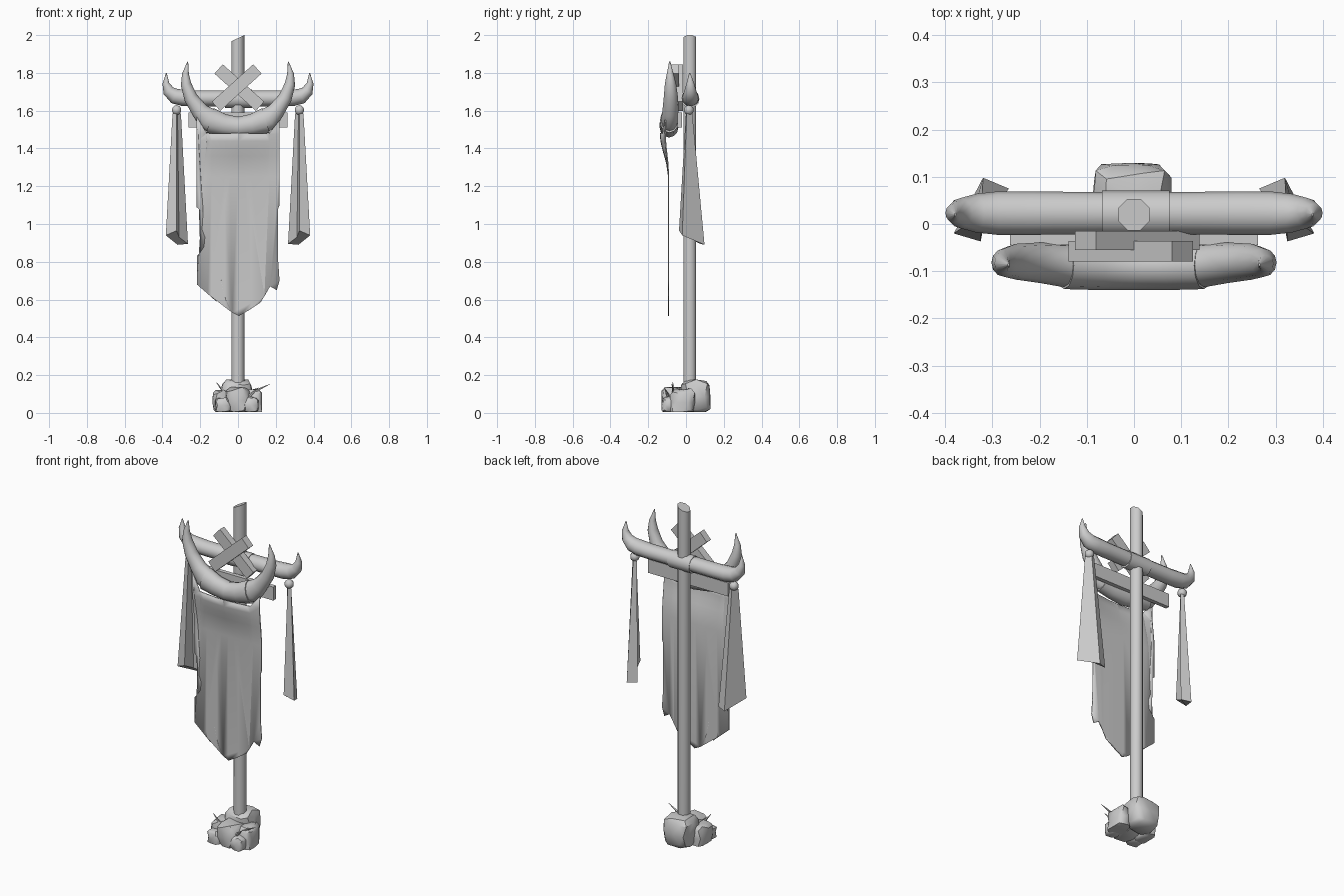
import bpy, bmesh, math, random
from mathutils import Vector, Matrix

if "Cube" in bpy.data.objects:
    bpy.data.objects.remove(bpy.data.objects["Cube"])

random.seed(4)
grey = bpy.data.materials.new("stone_grey")
grey.diffuse_color = (0.6, 0.6, 0.6, 1)
grey.use_nodes = True
grey.node_tree.nodes["Principled BSDF"].inputs["Base Color"].default_value = grey.diffuse_color


def finish(name, bm, angle=40, smooth=True):
    bmesh.ops.recalc_face_normals(bm, faces=bm.faces)
    me = bpy.data.meshes.new(name)
    bm.to_mesh(me)
    bm.free()
    me.materials.append(grey)
    ob = bpy.data.objects.new(name, me)
    bpy.context.collection.objects.link(ob)
    if smooth:
        bpy.ops.object.select_all(action='DESELECT')
        ob.select_set(True)
        bpy.context.view_layer.objects.active = ob
        bpy.ops.object.shade_smooth_by_angle(angle=math.radians(angle))
    return ob


def loft(bm, rings):
    """Skin a list of equal-length point rings and cap both ends."""
    vs = [[bm.verts.new(p) for p in r] for r in rings]
    n = len(vs[0])
    for a, b in zip(vs, vs[1:]):
        for i in range(n):
            bm.faces.new((a[i], a[(i + 1) % n], b[(i + 1) % n], b[i]))
    bm.faces.new(vs[0])
    bm.faces.new(vs[-1])


def tube(name, pts, sides=12):
    """pts: (x, y, z, radius in the xz plane, radius along y)."""
    rings = []
    for i, (x, y, z, r, ry) in enumerate(pts):
        a, b = pts[max(i - 1, 0)], pts[min(i + 1, len(pts) - 1)]
        t = Vector((b[0] - a[0], 0, b[2] - a[2])).normalized()
        nrm = Vector((-t.z, 0, t.x))
        rings.append([Vector((x, y, z)) + nrm * r * math.cos(k * math.tau / sides)
                      + Vector((0, ry * math.sin(k * math.tau / sides), 0))
                      for k in range(sides)])
    bm = bmesh.new()
    loft(bm, rings)
    return finish(name, bm)


def box(name, centre, size, tilt=0):
    bm = bmesh.new()
    bmesh.ops.create_cube(bm, size=1)
    bm.transform(Matrix.Translation(centre) @ Matrix.Rotation(tilt, 4, 'Y')
                 @ Matrix.Diagonal((*size, 1)))
    return finish(name, bm, smooth=False)


def flip(pts, s):
    return [(p[0] * s, *p[1:]) for p in pts]


# Octagonal pole with a slanted top
bm = bmesh.new()
ring = [(0.036 * math.cos(a), 0.02 + 0.036 * math.sin(a))
        for a in [(k + 0.5) * math.tau / 8 for k in range(8)]]
loft(bm, [[(x, y, 0.02) for x, y in ring],
          [(x, y, 1.984 + 0.48 * x) for x, y in ring]])
finish("pole", bm, 50)

# Crossbar, its centre sleeve and upturned horn ends
tube("crossbar_sleeve", [(-0.068, 0.022, 1.662, 0.049, 0.049),
                         (0.075, 0.022, 1.662, 0.049, 0.049)])
arm = [(0, 0.023, 1.665, 0.042, 0.044), (0.22, 0.023, 1.665, 0.042, 0.046),
       (0.29, 0.023, 1.668, 0.044, 0.046), (0.335, 0.023, 1.677, 0.041, 0.041),
       (0.368, 0.023, 1.705, 0.031, 0.032), (0.382, 0.023, 1.745, 0.018, 0.02),
       (0.379, 0.02, 1.80, 0.002, 0.003)]
# Large crescent horns in front
horn = [(0.13, -0.088, 1.543, 0.061, 0.045), (0.16, -0.086, 1.557, 0.062, 0.046),
        (0.20, -0.082, 1.597, 0.046, 0.043), (0.25, -0.08, 1.668, 0.036, 0.038),
        (0.275, -0.082, 1.74, 0.028, 0.03), (0.278, -0.084, 1.795, 0.018, 0.018),
        (0.266, -0.086, 1.86, 0.002, 0.003)]
# Folded side streamers, bottom corners
hem = [(0.325, -0.037, 0.965), (0.382, -0.02, 0.94), (0.32, 0.098, 0.89),
       (0.265, 0.075, 0.895), (0.312, 0.03, 0.93)]
for s, side in ((-1, "left"), (1, "right")):
    tube(side + "_crossbar_horn", flip(arm, s))
    tube(side + "_front_horn", flip(horn, s))
    bm = bmesh.new()
    top = [(0.325 + (x - 0.325) * 0.38, 0.015 + (y - 0.025) * 0.25, 1.585)
           for x, y, z in hem]
    loft(bm, [flip(top, s), flip(hem, s)])
    finish(side + "_streamer", bm, smooth=False)
    bm = bmesh.new()
    bmesh.ops.create_uvsphere(bm, u_segments=10, v_segments=7, radius=0.026,
                              matrix=Matrix.Translation((0.325 * s, 0.015, 1.603)))
    finish(side + "_streamer_knot", bm, 60)

# Wooden plank behind the banner and the crossed planks
box("banner_plank", (0, -0.032, 1.55), (0.525, 0.024, 0.08))
box("cross_plank_front", (-0.007, -0.058, 1.722), (0.295, 0.044, 0.066), -math.radians(42))
box("cross_plank_back", (0.007, -0.035, 1.722), (0.295, 0.04, 0.066), math.radians(42))

# Cloth roll draped over the horns
tube("banner_roll", [(-0.148, -0.088, 1.548, 0.068, 0.05),
                     (-0.075, -0.09, 1.525, 0.057, 0.05),
                     (0, -0.09, 1.513, 0.055, 0.05),
                     (0.075, -0.09, 1.525, 0.057, 0.05),
                     (0.148, -0.088, 1.548, 0.068, 0.05)])

# Torn banner: outline, sliced so the top can bulge forward over the roll
edge = [(-0.22, 1.57), (-0.22, 1.09), (-0.185, 1.06), (-0.18, 1.01), (-0.19, 0.97),
        (-0.175, 0.93), (-0.18, 0.88), (-0.20, 0.85), (-0.218, 0.83), (-0.218, 0.68),
        (-0.16, 0.63), (-0.115, 0.59), (-0.09, 0.71), (-0.075, 0.63), (-0.055, 0.57),
        (-0.03, 0.53), (0.005, 0.513), (0.06, 0.545), (0.12, 0.585), (0.14, 0.62),
        (0.17, 0.67), (0.205, 0.65), (0.22, 0.70), (0.213, 0.80), (0.212, 1.08),
        (0.22, 1.10), (0.22, 1.55), (0.165, 1.48), (0, 1.48), (-0.165, 1.48)]
bm = bmesh.new()
bm.faces.new([bm.verts.new((x, 0, z)) for x, z in edge])
bmesh.ops.triangulate(bm, faces=bm.faces)
for h in (1.25, 1.32, 1.36, 1.40, 1.44, 1.48):
    bmesh.ops.bisect_plane(bm, geom=bm.verts[:] + bm.edges[:] + bm.faces[:],
                           plane_co=(0, 0, h), plane_no=(0, 0, 1))
for x in (-0.14, -0.07, 0, 0.07, 0.14):
    bmesh.ops.bisect_plane(bm, geom=bm.verts[:] + bm.edges[:] + bm.faces[:],
                           plane_co=(x, 0, 0), plane_no=(1, 0, 0))
for v in bm.verts:
    t = min(max((v.co.z - 1.25) / 0.23, 0), 1)
    fade = 1 - 0.6 * (abs(v.co.x) / 0.22) ** 2
    v.co.y = -0.092 - 0.044 * t * t * (3 - 2 * t) * fade
banner = finish("banner", bm, 60)
mod = banner.modifiers.new("thickness", 'SOLIDIFY')
mod.thickness = 0.006
mod.offset = 0


# Boulders piled around the pole foot
def rock(name, c, size, rough=0.14):
    bm = bmesh.new()
    bmesh.ops.create_icosphere(bm, subdivisions=2, radius=1)
    for v in bm.verts:
        p = Vector([math.copysign(abs(k) ** 0.6, k) for k in v.co])
        p *= 1 + random.uniform(-rough, rough * 0.4)
        v.co = Vector([c[i] + p[i] * size[i] for i in range(3)])
        v.co.z = max(v.co.z, 0.005)
    finish(name, bm, 35)


rock("back_boulder", (-0.008, 0.055, 0.085), (0.088, 0.085, 0.098))
rock("left_boulder", (-0.088, -0.02, 0.055), (0.048, 0.07, 0.07))
rock("right_boulder", (0.085, -0.02, 0.055), (0.05, 0.07, 0.08))
rock("front_boulder", (0.0, -0.06, 0.065), (0.066, 0.075, 0.075))
rock("front_left_stone", (-0.08, -0.09, 0.04), (0.045, 0.042, 0.045))
rock("front_right_stone", (0.07, -0.09, 0.04), (0.045, 0.042, 0.045))

# Thin thorns sticking out of the rocks
for i, (a, b) in enumerate([((0.04, -0.06, 0.09), (0.168, -0.075, 0.152)),
                            ((-0.05, -0.06, 0.08), (-0.115, -0.07, 0.162)),
                            ((0.05, -0.09, 0.08), (0.11, -0.115, 0.135))]):
    tube(f"thorn_{i + 1}", [(*a, 0.012, 0.012), (*b, 0.001, 0.001)], 5)
